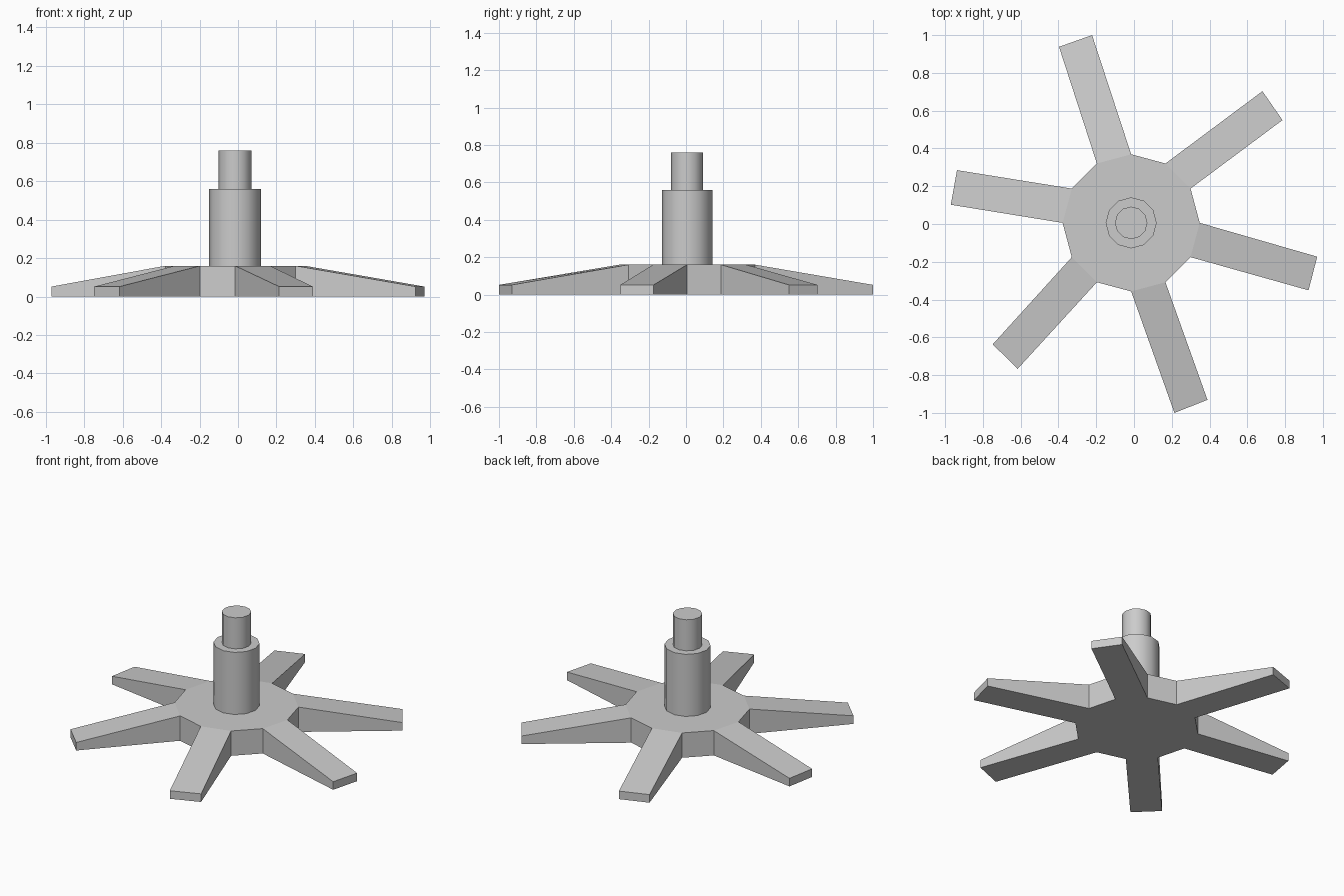
import bpy, bmesh, math

if "Cube" in bpy.data.objects:
    bpy.data.objects.remove(bpy.data.objects["Cube"])

CX, CY = -0.015, 0.006
SIDES = 12
HUB_R, HUB_TOP, TIP_TOP = 0.363, 0.16, 0.052


def finish(bm, name):
    bmesh.ops.recalc_face_normals(bm, faces=bm.faces)
    mesh = bpy.data.meshes.new(name)
    bm.to_mesh(mesh)
    bm.free()
    obj = bpy.data.objects.new(name, mesh)
    bpy.context.collection.objects.link(obj)
    return obj


def ring(bm, r, z):
    step = math.tau / SIDES
    return [bm.verts.new((CX + r * math.cos(i * step), CY + r * math.sin(i * step), z))
            for i in range(SIDES)]


def bridge(bm, a, b):
    return [bm.faces.new((a[i], a[(i + 1) % SIDES], b[(i + 1) % SIDES], b[i]))
            for i in range(SIDES)]


# Star base: twelve-sided hub, every other side drawn out into a tapering leg.
# Tip corners run counter-clockwise, keyed by the hub side they grow from.
tips = {
    1: ((0.786, 0.55), (0.68, 0.703)),
    3: ((-0.222, 1.0), (-0.397, 0.938)),
    5: ((-0.937, 0.285), (-0.970, 0.102)),
    7: ((-0.748, -0.637), (-0.616, -0.767)),
    9: ((0.214, -1.0), (0.389, -0.931)),
    11: ((0.924, -0.351), (0.970, -0.173)),
}
bm = bmesh.new()
low, high = ring(bm, HUB_R, 0), ring(bm, HUB_R, HUB_TOP)
bm.faces.new(low[::-1])
bm.faces.new(high)
for i in range(SIDES):
    j = (i + 1) % SIDES
    base = [low[i], low[j], high[j], high[i]]
    if i not in tips:
        bm.faces.new(base)
        continue
    (ax, ay), (bx, by) = tips[i]
    tip = [bm.verts.new(p) for p in ((ax, ay, 0), (bx, by, 0),
                                     (bx, by, TIP_TOP), (ax, ay, TIP_TOP))]
    for k in range(4):
        n = (k + 1) % 4
        bm.faces.new((base[k], base[n], tip[n], tip[k]))
    bm.faces.new(tip)
finish(bm, "star_base")

# Stepped central column: thick sleeve, then thinner shaft with a flat cap
bm = bmesh.new()
rings = [ring(bm, r, z) for r, z in
         ((0.135, HUB_TOP), (0.135, 0.56), (0.086, 0.56), (0.086, 0.76))]
for n, (a, b) in enumerate(zip(rings, rings[1:])):
    for f in bridge(bm, a, b):
        f.smooth = n != 1
bm.faces.new(rings[-1])
column = finish(bm, "column")
bpy.context.view_layer.objects.active = column
column.select_set(True)
bpy.ops.object.shade_smooth_by_angle(angle=math.radians(40))
